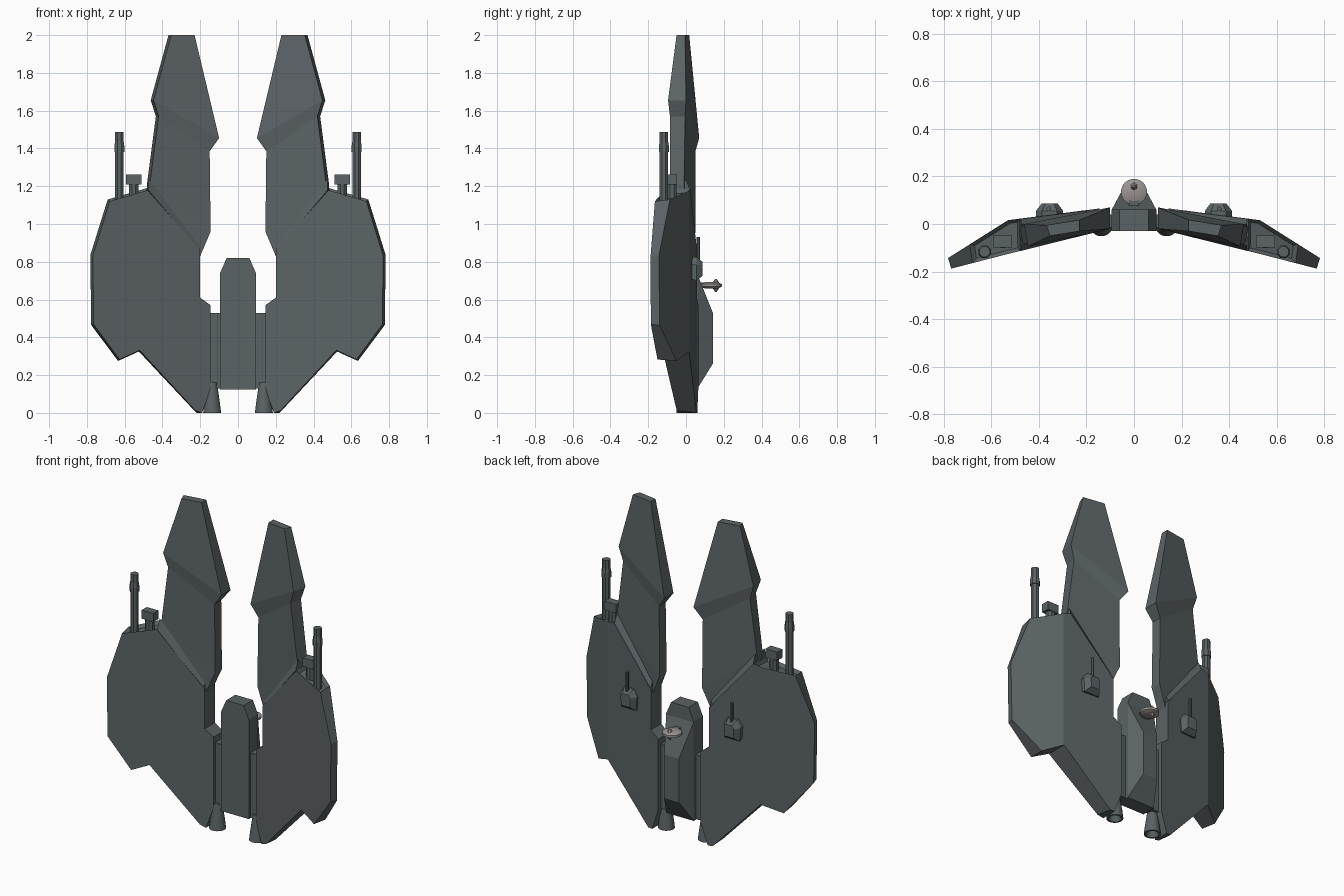
import bpy, bmesh, math
from mathutils import Vector, Matrix

if "Cube" in bpy.data.objects:
    bpy.data.objects.remove(bpy.data.objects["Cube"])


def material(name, rgb):
    m = bpy.data.materials.new(name)
    m.diffuse_color = (*rgb, 1)
    m.use_nodes = True
    m.node_tree.nodes["Principled BSDF"].inputs["Base Color"].default_value = m.diffuse_color
    return m


HULL = material("dark slate", (0.105, 0.125, 0.132))
DISH = material("pale grey", (0.33, 0.30, 0.29))


def finish(name, bm, mat=HULL, mirror=True, smooth=False):
    bmesh.ops.recalc_face_normals(bm, faces=bm.faces)
    me = bpy.data.meshes.new(name)
    bm.to_mesh(me)
    bm.free()
    me.materials.append(mat)
    ob = bpy.data.objects.new(name, me)
    bpy.context.collection.objects.link(ob)
    if mirror:
        ob.modifiers.new("mirror", 'MIRROR').use_mirror_merge = False
    if smooth:
        bpy.ops.object.select_all(action='DESELECT')
        ob.select_set(True)
        bpy.context.view_layer.objects.active = ob
        bpy.ops.object.shade_smooth_by_angle(angle=math.radians(35))
    return ob


def loft(bm, rings):
    """Skin a list of equal-length rings and cap both ends."""
    vs = [[bm.verts.new(p) for p in r] for r in rings]
    n = len(vs[0])
    for a, b in zip(vs, vs[1:]):
        for i in range(n):
            j = (i + 1) % n
            bm.faces.new((a[i], a[j], b[j], b[i]))
    bm.faces.new(vs[0])
    bm.faces.new(vs[-1])


def turned(bm, x, y, profile, sides=16):
    """Vertical turned shape from (radius, z) pairs."""
    loft(bm, [[(x + r * math.cos(2 * math.pi * (i + .5) / sides),
                y + r * math.sin(2 * math.pi * (i + .5) / sides), z)
               for i in range(sides)] for r, z in profile])


def box(bm, x0, x1, y0, y1, z0, z1):
    loft(bm, [[(x0, y0, z), (x1, y0, z), (x1, y1, z), (x0, y1, z)] for z in (z0, z1)])


# Main wing panel: flat outline, bent at BEND, tapering outward
BEND = 0.53
OUTLINE = [(0.22, 0), (0.525, 0.325), (0.635, 0.275), (0.777, 0.465), (0.782, 0.835),
           (0.69, 1.13), (0.482, 1.19), (0.2, 0.86), (0.2, 0.61), (0.145, 0.57),
           (0.145, 0.13), (0.19, 0)]


def bent(x, start, mid, end):
    if x < BEND:
        return start + (mid - start) * (x - 0.14) / (BEND - 0.14)
    return mid + (end - mid) * (x - BEND) / (0.78 - BEND)


bm = bmesh.new()
rings = [[(x, y, z) for x, z in OUTLINE] for y in (-1, 1)]
loft(bm, rings)
bmesh.ops.bisect_plane(bm, geom=bm.verts[:] + bm.edges[:] + bm.faces[:],
                       plane_co=(BEND, 0, 0), plane_no=(1, 0, 0))
for v in bm.verts:
    front = v.co.y < 0
    v.co.y = bent(v.co.x, -0.03, -0.125, -0.187) if front else bent(v.co.x, 0.066, 0.016, -0.142)
    if front and v.co.x > 0.21:      # bevelled outer rim
        v.co.x += 0.035 * (0.4 - v.co.x)
        v.co.z += 0.02 * (0.65 - v.co.z)
bmesh.ops.recalc_face_normals(bm, faces=bm.faces)
bm.normal_update()
top = [f for f in bm.faces if f.normal.z > 0.8 and f.calc_center_median().z > 1.1]
bmesh.ops.inset_region(bm, faces=top, thickness=0.015, depth=-0.02, use_even_offset=True)
finish("wing_panel", bm)

# Upper fin: rows of inner (x, z, front, back), outer (x, z, front, back)
FIN = [((0.20, 0.83, -0.03, 0.035), (0.48, 1.15, -0.085, -0.01)),
       ((0.145, 0.96, -0.018, 0.05), (0.482, 1.21, -0.085, -0.01)),
       ((0.15, 1.385, -0.015, 0.05), (0.435, 1.57, -0.085, -0.005)),
       ((0.10, 1.455, -0.02, 0.07), (0.462, 1.655, -0.095, 0.0)),
       ((0.23, 2.0, -0.03, 0.017), (0.368, 2.0, -0.05, -0.005))]
bm = bmesh.new()
loft(bm, [[(i[0], i[2], i[1]), (o[0] - 0.015, o[2], o[1]),
           (o[0], o[3], o[1]), (i[0], i[3], i[1])] for i, o in FIN])
finish("upper_fin", bm)

# Sloped step where the fin meets the wing, on both sides
bm = bmesh.new()
for ya, yb in ((-0.045, -0.113), (0.058, 0.022)):
    mid = (ya + yb) / 2
    inward = 0.02 if ya < 0 else -0.02
    loft(bm, [[(0.205, ya, 0.86), (0.21, 0.01, 0.83), (0.205, ya + inward, 0.90)],
              [(0.475, yb, 1.18), (0.475, -0.04, 1.15), (0.475, yb + inward * 1.2, 1.24)]])
finish("fin_root_step", bm)

# Central fuselage slab with clipped top corners
SLAB = [(-0.095, 0.125), (0.095, 0.125), (0.095, 0.74), (0.06, 0.82), (-0.06, 0.82), (-0.095, 0.74)]
bm = bmesh.new()
loft(bm, [[(x, y, z) for x, z in SLAB] for y in (-0.03, 0.06)])
finish("fuselage", bm, mirror=False)

# Tapered rear bulge
bm = bmesh.new()
loft(bm, [[(-w, y, a), (w, y, a), (w, y, b), (-w, y, b)]
          for w, y, a, b in ((0.095, 0.058, 0.125, 0.74), (0.05, 0.142, 0.26, 0.53))])
finish("rear_bulge", bm, mirror=False)

# Rear sensor dish on a short stem
bm = bmesh.new()
turned(bm, 0, 0.135, [(0.035, 0.658), (0.055, 0.668), (0.055, 0.682), (0.035, 0.692)], 20)
finish("sensor_dish", bm, DISH, False, True)
bm = bmesh.new()
turned(bm, 0, 0.158, [(0.004, 0.64), (0.026, 0.675), (0.004, 0.71)], 6)
finish("sensor_tip", bm, DISH, False)
bm = bmesh.new()
box(bm, -0.02, 0.02, 0.05, 0.1, 0.66, 0.69)
finish("sensor_stem", bm, mirror=False)

# Hinges joining wings to fuselage
bm = bmesh.new()
box(bm, 0.09, 0.15, -0.015, 0.04, 0.13, 0.53)
turned(bm, 0.118, 0.012, [(0.03, 0.13), (0.03, 0.525)], 12)
finish("wing_hinge", bm)

# Engine nozzles, hollow below
bm = bmesh.new()
turned(bm, 0.137, -0.004, [(0.015, 0.05), (0.038, 0.0), (0.048, 0.0), (0.042, 0.05),
                           (0.026, 0.16)], 20)
finish("engine_nozzle", bm, smooth=True)

# Long wing gun with collar
bm = bmesh.new()
turned(bm, 0.628, -0.117, [(0.024, 1.10), (0.024, 1.38), (0.029, 1.38), (0.029, 1.41),
                           (0.024, 1.44), (0.024, 1.488)], 8)
finish("long_gun", bm)

# Short wing gun with square head
bm = bmesh.new()
turned(bm, 0.552, -0.075, [(0.027, 1.10), (0.027, 1.21)], 8)
box(bm, 0.512, 0.592, -0.098, -0.048, 1.21, 1.263)
finish("short_gun", bm)

# Rear turret pod and barrel
bm = bmesh.new()
loft(bm, [[(0.355 - w, y, a), (0.355 + w, y, a), (0.355 + w * 1.1, y, (a + b) / 2 + 0.02),
           (0.355 + w * .6, y, b), (0.355 - w * .6, y, b), (0.355 - w * 1.1, y, (a + b) / 2 + 0.02)]
          for w, y, a, b in ((0.052, 0.025, 0.71, 0.825), (0.052, 0.055, 0.70, 0.825),
                             (0.03, 0.087, 0.725, 0.80))])
finish("turret_pod", bm)
bm = bmesh.new()
turned(bm, 0.358, 0.064, [(0.01, 0.78), (0.01, 0.93)], 8)
finish("turret_barrel", bm)
